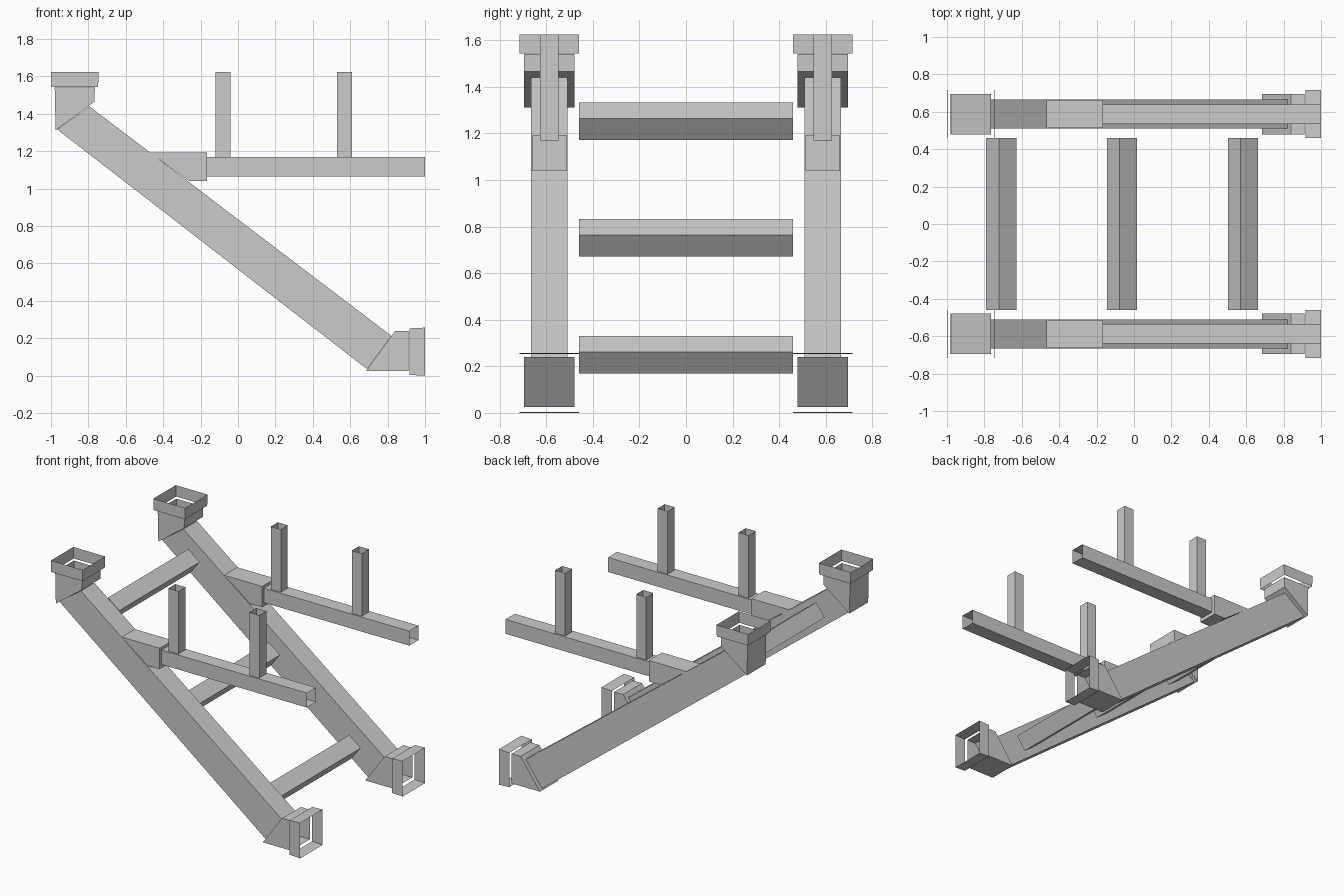
import bpy
import bmesh
from mathutils import Vector

cube = bpy.data.objects.get("Cube")
if cube:
    bpy.data.objects.remove(cube, do_unlink=True)

# Painted grey metal
grey = bpy.data.materials.new("light_grey")
grey.use_nodes = True
COLOUR = (0.6, 0.6, 0.6, 1.0)
grey.diffuse_color = COLOUR
grey.node_tree.nodes["Principled BSDF"].inputs["Base Color"].default_value = COLOUR

RAIL_Y = 0.587


def prism(name, profile, width, centre_y=RAIL_Y, open_edges=(), caps=True, mirror=True):
    """Extrude an (x, z) profile along y; open_edges lists walls left out."""
    bm = bmesh.new()
    near, far = ([bm.verts.new((x, centre_y + s * width / 2, z)) for x, z in profile]
                 for s in (-1, 1))
    n = len(profile)
    for i in range(n):
        if i not in open_edges:
            j = (i + 1) % n
            bm.faces.new((near[i], near[j], far[j], far[i]))
    if caps:
        bm.faces.new(near[::-1])
        bm.faces.new(far)
    bmesh.ops.recalc_face_normals(bm, faces=bm.faces)
    mesh = bpy.data.meshes.new(name)
    bm.to_mesh(mesh)
    bm.free()
    mesh.materials.append(grey)
    obj = bpy.data.objects.new(name, mesh)
    bpy.context.collection.objects.link(obj)
    if mirror:
        mod = obj.modifiers.new("other_side", 'MIRROR')
        mod.use_axis = (False, True, False)
    return obj


def rect(x0, x1, z0, z1):
    return [(x0, z0), (x1, z0), (x1, z1), (x0, z1)]


# Sloping side rails
prism("side_rail", [(-0.967, 1.317), (0.69, 0.035), (0.82, 0.213), (-0.795, 1.44)], 0.155)

# Mitred elbows, open at the outer end
prism("upper_elbow", [(-0.975, 1.312), (-0.768, 1.465), (-0.765, 1.54), (-0.98, 1.54)],
      0.215, open_edges=(2,))
prism("lower_elbow", [(0.685, 0.025), (0.912, 0.025), (0.912, 0.24), (0.84, 0.24)],
      0.215, open_edges=(1,))

# Open collars around the elbow ends
prism("upper_collar", [(-0.997, 1.543), (-0.748, 1.543), (-0.745, 1.625), (-1.0, 1.625)],
      0.257, open_edges=(0, 2))
prism("lower_collar", [(0.916, 0.004), (1.0, 0.0), (1.0, 0.257), (0.916, 0.253)],
      0.257, open_edges=(1, 3))

# Horizontal arms, held in sleeves that grow out of the rails
prism("arm_sleeve", [(-0.26, 1.04), (-0.165, 1.04), (-0.165, 1.192), (-0.47, 1.192)], 0.15)
prism("arm", rect(-0.165, 1.0, 1.065, 1.17), 0.105, open_edges=(1, 3))

# Upright posts on the arms
for name, x in (("inner_post", -0.08), ("outer_post", 0.57)):
    prism(name, rect(x - 0.04, x + 0.04, 1.17, 1.625), 0.08, open_edges=(0, 2))

# Square rungs, tilted with the rails
along = Vector((0.8, -0.6)) * 0.0575
across = Vector((0.6, 0.8)) * 0.0575
corners = (-along - across, along - across, along + across, across - along)
for name, x, z in (("upper_rung", -0.71, 1.2525), ("middle_rung", -0.065, 0.7515),
                   ("lower_rung", 0.582, 0.25)):
    prism(name, [Vector((x, z)) + c for c in corners], 0.92, 0.0, caps=False, mirror=False)
